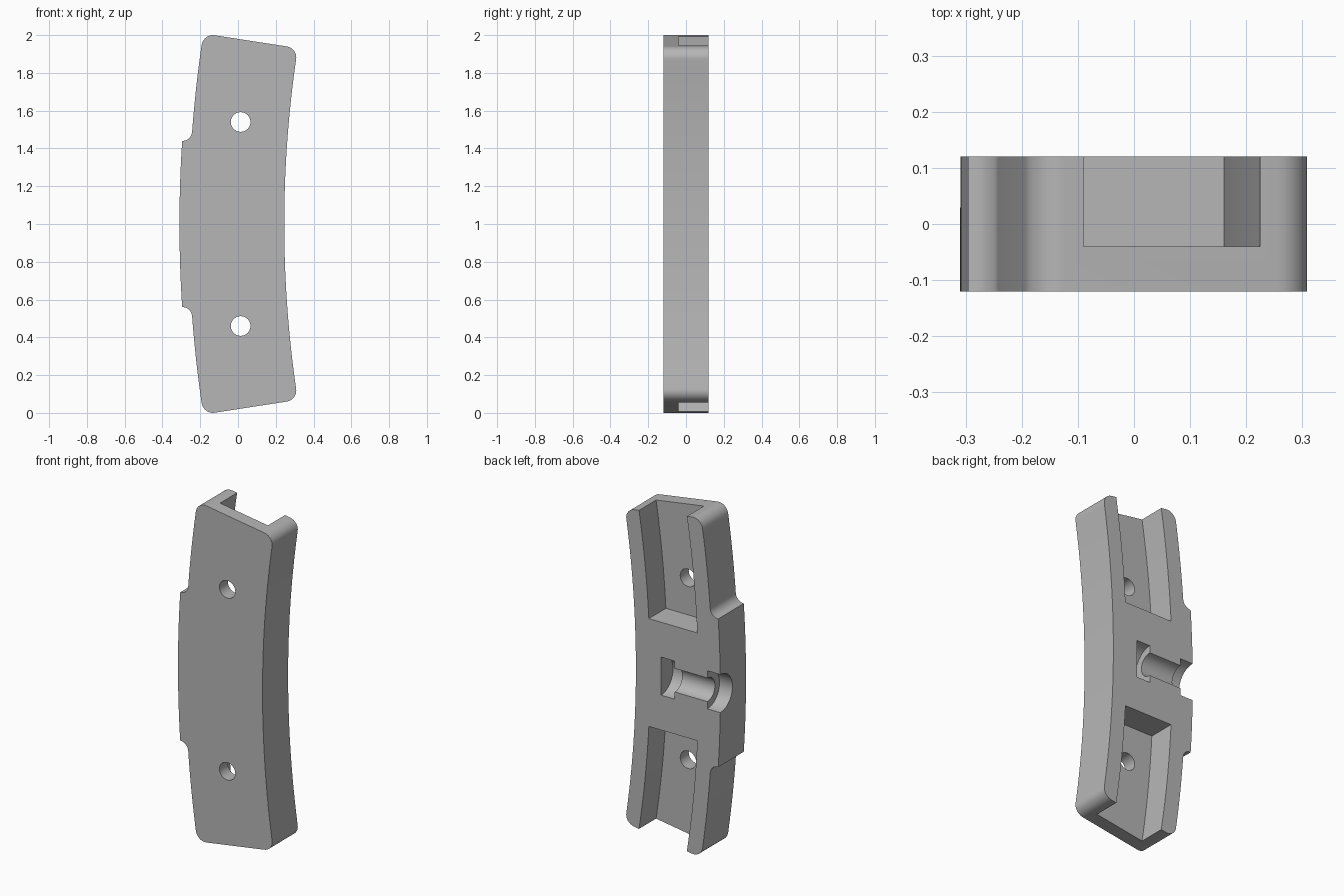
import bpy
import bmesh
import math
from mathutils import Matrix

if "Cube" in bpy.data.objects:
    bpy.data.objects.remove(bpy.data.objects["Cube"], do_unlink=True)

# Shared curvature: every outline bends about one far centre
CENTRE_X, MID_Z, MEAN_R = 6.345, 1.0, 6.35
INNER_R, OUTER_R, BULGE_R = 6.10, 6.606, 6.655
HALF_LEN, CORNER, BULGE_HALF = 0.973, 0.06, 0.42
BACK, FRONT, FLOOR = 0.12, -0.12, -0.04

grey = bpy.data.materials.new("plain grey")
grey.use_nodes = True
colour = (0.47, 0.47, 0.47, 1)
grey.diffuse_color = colour
grey.node_tree.nodes["Principled BSDF"].inputs["Base Color"].default_value = colour


def bend(r, s):
    """Radius and arc length to x, z."""
    a = s / MEAN_R
    return CENTRE_X - r * math.cos(a), MID_Z + r * math.sin(a)


def line(r, s0, s1, n=24):
    return [(r, s0 + (s1 - s0) * i / n) for i in range(n + 1)]


def arc(r, s, radius, a0, a1, n=10):
    steps = [math.radians(a0 + (a1 - a0) * i / n) for i in range(n + 1)]
    return [(r + radius * math.cos(a), s + radius * math.sin(a)) for a in steps]


def finish(name, bm):
    bmesh.ops.remove_doubles(bm, verts=bm.verts, dist=1e-5)
    bmesh.ops.recalc_face_normals(bm, faces=bm.faces)
    mesh = bpy.data.meshes.new(name)
    bm.to_mesh(mesh)
    bm.free()
    mesh.materials.append(grey)
    obj = bpy.data.objects.new(name, mesh)
    bpy.context.collection.objects.link(obj)
    return obj


def extrude(name, outline, y0, y1):
    bm = bmesh.new()
    face = bm.faces.new([bm.verts.new((x, y0, z)) for x, z in outline])
    new = bmesh.ops.extrude_face_region(bm, geom=[face])["geom"]
    verts = [v for v in new if isinstance(v, bmesh.types.BMVert)]
    bmesh.ops.translate(bm, verts=verts, vec=(0, y1 - y0, 0))
    return finish(name, bm)


def rod(name, radius, centre, length, axis, segments=48):
    bm = bmesh.new()
    turn = Matrix.Rotation(math.pi / 2, 4, "Y" if axis == "X" else "X")
    bmesh.ops.create_cone(bm, cap_ends=True, segments=segments, radius1=radius,
                          radius2=radius, depth=length,
                          matrix=Matrix.Translation(centre) @ turn)
    return finish(name, bm)


# Curved plate: rounded ends, raised outer middle with a concave step
step = OUTER_R + 0.05
half = line(INNER_R, 0, HALF_LEN - CORNER)
half += arc(INNER_R + CORNER, HALF_LEN - CORNER, CORNER, 180, 90)
half += arc(OUTER_R - CORNER, HALF_LEN - CORNER, CORNER, 90, 0)
half += line(OUTER_R, HALF_LEN - CORNER, BULGE_HALF + 0.05)[1:]
half += arc(step, BULGE_HALF + 0.05, 0.05, 180, 270)[1:-1]
half += line(BULGE_R, BULGE_HALF, 0)
mirrored = [(r, -s) for r, s in reversed(half[1:-1])]
plate = extrude("curved_plate", [bend(r, s) for r, s in half + mirrored], FRONT, BACK)

cutters = []
for side in (1, -1):
    # Back pocket, open at the end
    walls = []
    for r, flip in ((6.193, False), (6.511, True)):
        start = MEAN_R * math.asin(0.32 / r)
        wall = line(r, start, HALF_LEN + 0.1)
        walls += reversed(wall) if flip else wall
    outline = [bend(r, side * s) for r, s in walls]
    cutters.append(extrude("pocket_cutter", outline, FLOOR, BACK + 0.1))
    # Through hole
    cutters.append(rod("hole_cutter", 0.052, (0.014, 0, MID_Z + side * 0.54), 1, "Y"))

# Stepped half-round groove across the back: head, neck, open mouth
for x0, x1, radius in ((-0.01, 0.08, 0.113), (-0.30, 0.03, 0.07), (-0.40, -0.225, 0.113)):
    cutters.append(rod("groove_cutter", radius, ((x0 + x1) / 2, BACK, MID_Z),
                       x1 - x0, "X"))

for cutter in cutters:
    cutter.hide_render = True
    mod = plate.modifiers.new("cut", "BOOLEAN")
    mod.operation = "DIFFERENCE"
    mod.solver = "EXACT"
    mod.object = cutter

# Bake the cuts and drop the helpers
graph = bpy.context.evaluated_depsgraph_get()
baked = bpy.data.meshes.new_from_object(plate.evaluated_get(graph))
plate.modifiers.clear()
plate.data = baked
for cutter in cutters:
    bpy.data.objects.remove(cutter, do_unlink=True)

bpy.ops.object.select_all(action="DESELECT")
plate.select_set(True)
bpy.context.view_layer.objects.active = plate
bpy.ops.object.shade_smooth_by_angle(angle=math.radians(30))
